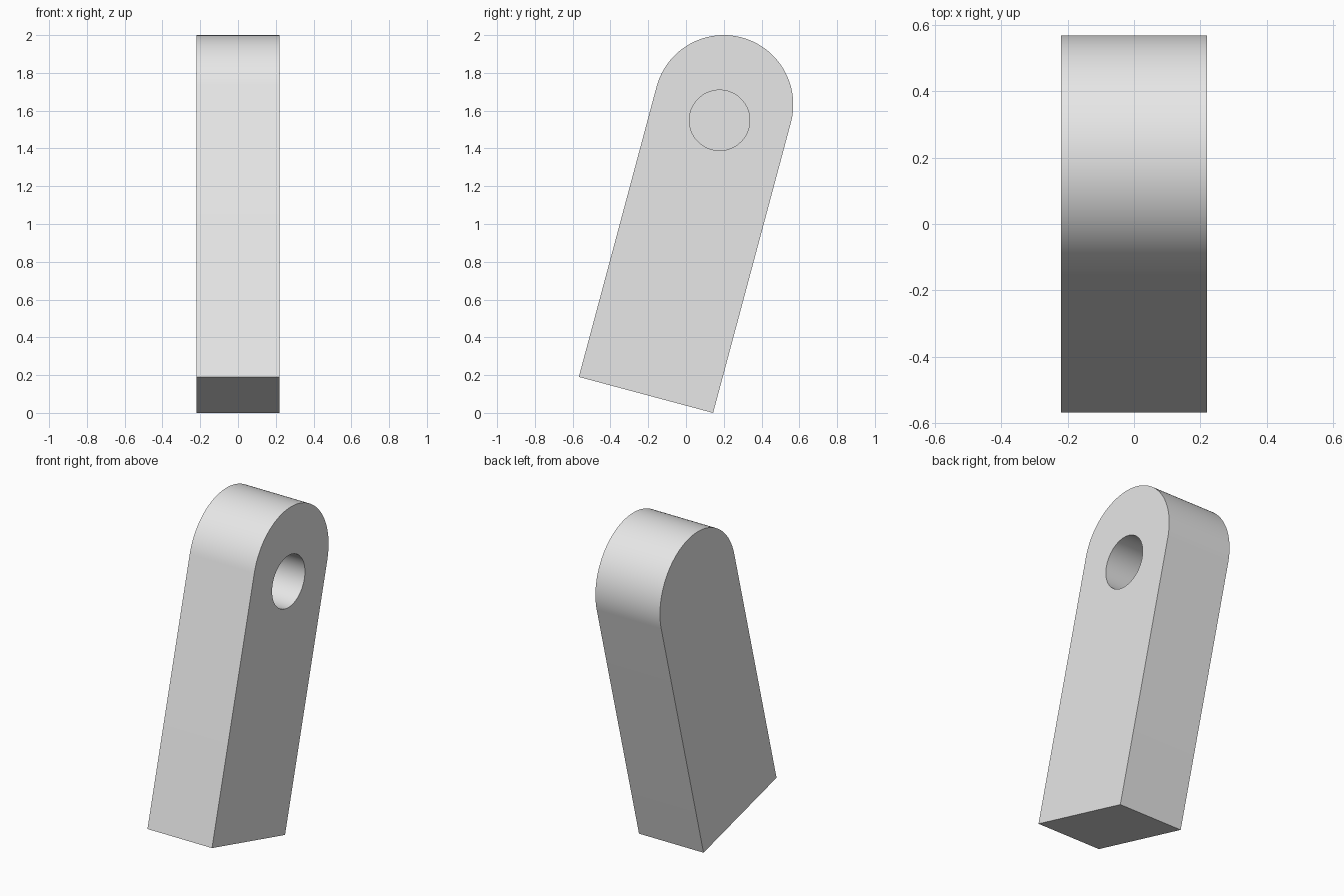
import bpy, bmesh, math
from mathutils import Matrix, Vector

if "Cube" in bpy.data.objects:
    bpy.data.objects.remove(bpy.data.objects["Cube"])

TILT = math.radians(15)      # lean of the bar toward the back
RADIUS, LENGTH = 0.368, 1.591
THICK = 0.44
HOLE_R, HOLE_DEPTH = 0.16, 0.3
HOLE_ALONG = LENGTH - 0.086

grey = bpy.data.materials.new("light grey")
grey.use_nodes = True
colour = (0.8, 0.8, 0.8, 1)
grey.diffuse_color = colour
grey.node_tree.nodes["Principled BSDF"].inputs["Base Color"].default_value = colour

# Frame of the leaning bar: origin at the middle of its base
frame = Matrix.Translation((0, -0.212, RADIUS * math.sin(TILT))) @ Matrix.Rotation(-TILT, 4, "X")


def prism(name, outline, x0, x1):
    """Extrude a (y, z) outline from x0 to x1 in the leaning frame."""
    bm = bmesh.new()
    face = bm.faces.new([bm.verts.new((x0, y, z)) for y, z in outline])
    new = bmesh.ops.extrude_face_region(bm, geom=[face])["geom"]
    bmesh.ops.translate(bm, vec=Vector((x1 - x0, 0, 0)),
                        verts=[v for v in new if isinstance(v, bmesh.types.BMVert)])
    bmesh.ops.transform(bm, matrix=frame, verts=bm.verts)
    bmesh.ops.recalc_face_normals(bm, faces=bm.faces)
    mesh = bpy.data.meshes.new(name)
    bm.to_mesh(mesh)
    bm.free()
    mesh.materials.append(grey)
    obj = bpy.data.objects.new(name, mesh)
    bpy.context.collection.objects.link(obj)
    return obj


def arc(radius, centre_z, sweep, steps):
    return [(radius * math.cos(sweep * i / steps), centre_z + radius * math.sin(sweep * i / steps))
            for i in range(steps + 1)]


# Bar with a square base and a round top
bar = prism("round_topped_bar",
            [(-RADIUS, 0), (RADIUS, 0)] + arc(RADIUS, LENGTH, math.pi, 64),
            -THICK / 2, THICK / 2)

# Blind hole in the left side
cutter = prism("hole_cutter", arc(HOLE_R, HOLE_ALONG, math.tau, 64)[:-1],
               THICK / 2 - HOLE_DEPTH, THICK / 2 + 0.1)
cutter.hide_render = True
cut = bar.modifiers.new("hole", "BOOLEAN")
cut.operation = "DIFFERENCE"
cut.solver = "EXACT"
cut.object = cutter

bpy.ops.object.select_all(action="DESELECT")
bar.select_set(True)
bpy.context.view_layer.objects.active = bar
bpy.ops.object.modifier_apply(modifier=cut.name)
bpy.data.objects.remove(cutter)
bpy.ops.object.shade_smooth_by_angle(angle=math.radians(30))
